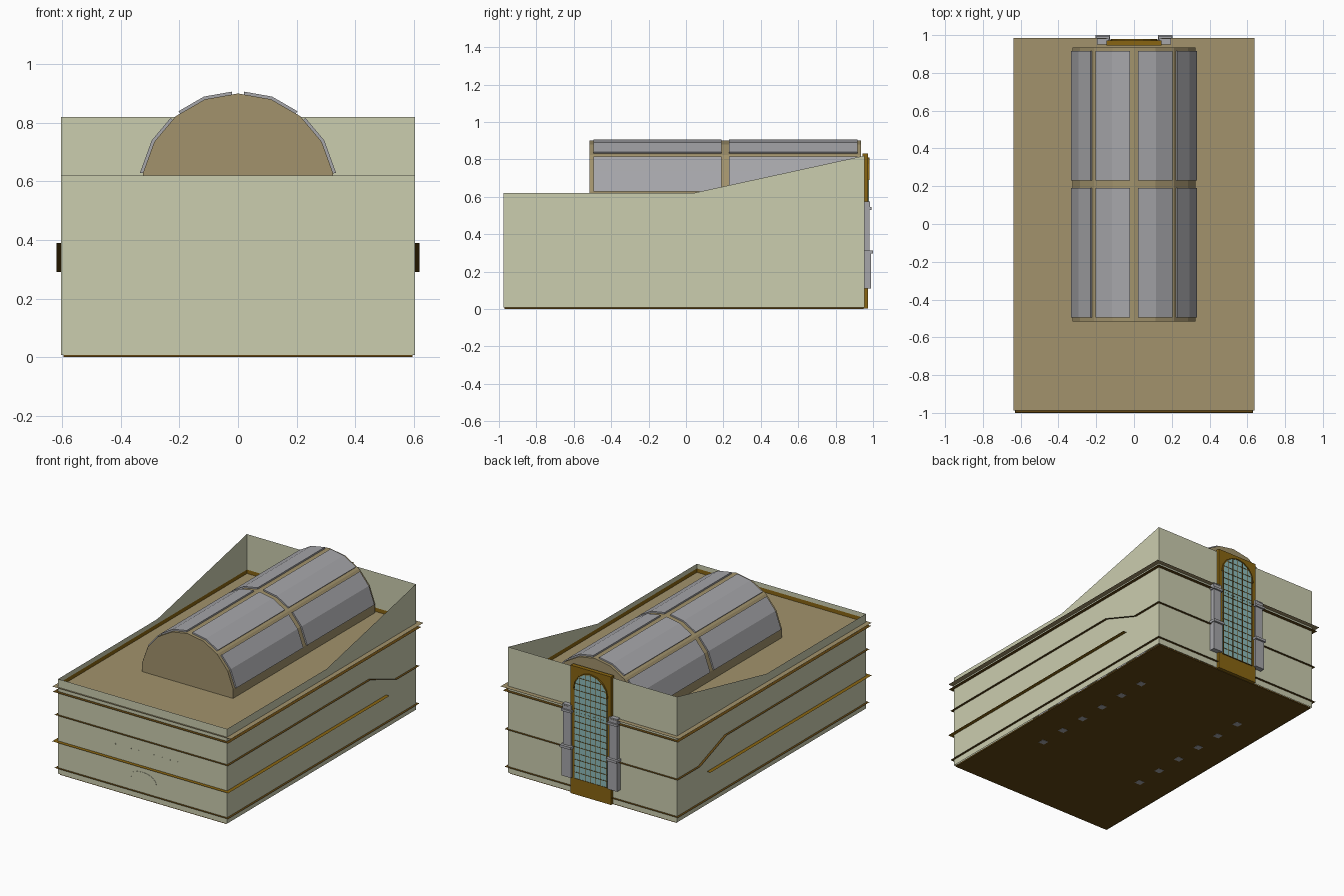
import bpy, math

if "Cube" in bpy.data.objects:
    bpy.data.objects.remove(bpy.data.objects["Cube"])

X, YF, YB = 0.605, -0.975, 0.955      # wall half width, front, back


def mat(name, c):
    m = bpy.data.materials.new(name)
    m.diffuse_color = (*c, 1)
    m.use_nodes = True
    m.node_tree.nodes["Principled BSDF"].inputs["Base Color"].default_value = m.diffuse_color
    return m


WALL = mat("pale_stone", (0.60, 0.61, 0.43))
TAN = mat("tan_roof", (0.36, 0.29, 0.15))
GOLD = mat("ochre_trim", (0.25, 0.13, 0.006))
DARK = mat("dark_trim", (0.12, 0.06, 0.006))
GLASS = mat("blue_glass", (0.27, 0.50, 0.50))
GREY = mat("grey_metal", (0.38, 0.38, 0.40))


def mesh(name, verts, faces, m):
    me = bpy.data.meshes.new(name)
    me.from_pydata(verts, [], faces)
    me.materials.append(m)
    ob = bpy.data.objects.new(name, me)
    bpy.context.collection.objects.link(ob)
    return ob


def box_data(b, verts, faces):
    x0, x1, y0, y1, z0, z1 = b
    n = len(verts)
    verts += [(x, y, z) for z in (z0, z1) for x, y in ((x0, y0), (x1, y0), (x1, y1), (x0, y1))]
    for f in ((3, 2, 1, 0), (4, 5, 6, 7), (0, 1, 5, 4), (1, 2, 6, 5), (2, 3, 7, 6), (3, 0, 4, 7)):
        faces.append(tuple(n + i for i in f))


def boxes(name, blist, m):
    v, f = [], []
    for b in blist:
        box_data(b, v, f)
    return mesh(name, v, f, m)


def prism(name, prof, y0, y1, m):
    """Counter-clockwise (x, z) outline seen from the front, extruded along y."""
    n = len(prof)
    v = [(x, y0, z) for x, z in prof] + [(x, y1, z) for x, z in prof]
    f = [tuple(range(n)), tuple(range(2 * n - 1, n - 1, -1))]
    f += [(i, i + n, (i + 1) % n + n, (i + 1) % n) for i in range(n)]
    return mesh(name, v, f, m)


def ledge(name, path, w, m, closed=True):
    """Flat strip that sticks out of the walls along a path."""
    def out(p):
        x, y, z = p
        if abs(x) == X:
            x += math.copysign(w, x)
        if y == YF:
            y -= w
        elif y == YB:
            y += w
        return x, y, z
    n = len(path)
    f = [(i, i + n, (i + 1) % n + n, (i + 1) % n) for i in range(n if closed else n - 1)]
    return mesh(name, path + [out(p) for p in path], f, m)


def ring(z):
    return [(-X, YF, z), (X, YF, z), (X, YB, z), (-X, YB, z)]


# thin walls, rising towards the back
side = [(YF, 0.008), (YB, 0.008), (YB, 0.82), (0.04, 0.62), (YF, 0.62)]
for s, nm in ((-1, "left_wall"), (1, "right_wall")):
    idx = tuple(range(5)) if s > 0 else tuple(range(4, -1, -1))
    mesh(nm, [(s * X, y, z) for y, z in side], [idx], WALL)
mesh("front_wall", [(-X, YF, 0.008), (X, YF, 0.008), (X, YF, 0.62), (-X, YF, 0.62)], [(0, 1, 2, 3)], WALL)
mesh("back_wall", [(-X, YB, 0.008), (X, YB, 0.008), (X, YB, 0.82), (-X, YB, 0.82)], [(3, 2, 1, 0)], WALL)

# floor slab, with column feet showing underneath
boxes("floor", [(-0.595, 0.595, -0.97, 0.95, 0.001, 0.01)], DARK)
boxes("columns", [(s * 0.38 - 0.021, s * 0.38 + 0.021, y - 0.021, y + 0.021, 0, 0.56)
                  for s in (-1, 1) for y in [0.52 - 0.184 * i for i in range(6)]], GREY)

# roof sheet overhanging the walls, notched round the window
mesh("roof", [(x, y, 0.567) for x, y in ((-0.638, -0.987), (0.638, -0.987), (0.638, 0.985), (0.145, 0.985),
     (0.145, 0.95), (-0.145, 0.95), (-0.145, 0.985), (-0.638, 0.985))], [tuple(range(8))], TAN)

# vertical skirting inside the parapet
e = 0.003
sk = [(x * (1 - e / X), y - math.copysign(e, y), z) for z in (0.567, 0.592) for x, y, _ in ring(0)]
mesh("parapet_skirting", sk, [(i, i + 4, (i + 1) % 4 + 4, (i + 1) % 4) for i in range(4)], GOLD)

# string courses
ledge("base_ledge", ring(0.047), 0.015, DARK)
ledge("upper_ledge", ring(0.54), 0.022, DARK)
right = [(X, YF, 0.39), (X, 0.47, 0.39), (X, 0.74, 0.29), (X, YB, 0.29)]
ledge("stepped_ledge", right + [(-x, y, z) for x, y, z in reversed(right)], 0.015, DARK)
ledge("gold_ledge", [(-X, 0.65, 0.22), (-X, YF, 0.22), (X, YF, 0.22), (X, 0.65, 0.22)], 0.025, GOLD, False)
ob = bpy.data.objects["gold_ledge"]
for v in ob.data.vertices:
    if v.co.y < -0.99:
        v.co.y = -1.0

# barrel vault: eight flat facets
CZ, R = 0.57, 0.33


def arc(a, r):
    mid = math.floor((a - 10) / 20) * 20 + 20
    k = r * math.cos(math.radians(10)) / math.cos(math.radians(a - mid))
    return k * math.cos(math.radians(a)), CZ + k * math.sin(math.radians(a))


prism("vault", [(-0.325, 0.567), (0.325, 0.567)] + [arc(a, R) for a in range(10, 171, 20)], -0.515, 0.935, TAN)
for i, angs in enumerate(((10, 30, 47), (53, 70, 86.5), (93.5, 110, 127), (133, 150, 169.9))):
    for j, (y0, y1) in enumerate(((-0.495, 0.19), (0.23, 0.917))):
        prof = [arc(a, R + 0.01) for a in angs] + [arc(a, R - 0.003) for a in reversed(angs)]
        prism(f"roof_panel_{i}_{j}", prof, y0, y1, GREY)

# tall arched window at the back
boxes("window_surround", [(-0.145, 0.145, 0.945, 0.972, 0.004, 0.832)], GOLD)
W, SPRING, RISE, SILL = 0.117, 0.69, 0.115, 0.11
arch = [(W * math.cos(math.pi * i / 8), SPRING + RISE * math.sin(math.pi * i / 8)) for i in range(9)]
prism("window_glass", [(-W, SILL), (W, SILL)] + arch, 0.965, 0.976, GLASS)
bars, b = [], 0.0015
for i in range(-3, 4):
    x = i * 0.0375
    top = SPRING + RISE * 0.96 * math.sqrt(max(0, 1 - (x / W) ** 2))
    bars.append((x - b, x + b, 0.97, 0.978, SILL, top))
for i in range(17):
    z = SILL + i * 0.041
    w = W if z < SPRING else W * 0.96 * math.sqrt(1 - ((z - SPRING) / RISE) ** 2)
    bars.append((-w, w, 0.97, 0.978, z - b, z + b))
boxes("window_bars", bars, DARK)
rim = [(x * 1.05, SPRING + (z - SPRING) * 1.05) for x, z in arch]
prism("window_arch_rim", rim + arch[::-1], 0.965, 0.98, GOLD)

# flanking pilasters
for s, nm in ((-1, "left_pilaster"), (1, "right_pilaster")):
    c = s * 0.165
    boxes(nm, [(c - w, c + w, 0.95, y, z0, z1) for w, y, z0, z1 in (
        (0.034, 0.988, 0.11, 0.30), (0.039, 1.0, 0.297, 0.313), (0.028, 0.982, 0.31, 0.53),
        (0.036, 0.992, 0.53, 0.545), (0.031, 0.983, 0.545, 0.575))], GREY)

# front door surround and the row of studs above it
d = [(0.10 * math.cos(math.pi * i / 8), 0.12 + 0.06 * math.sin(math.pi * i / 8)) for i in range(9)]
di = [(x * 0.85, 0.12 + (z - 0.12) * 0.8) for x, z in d]
prism("door_surround", [(0.085, 0.01), (0.10, 0.01)] + d + [(-0.10, 0.01), (-0.085, 0.01)] + di[::-1],
      YF - 0.002, YF + 0.002, WALL)
boxes("front_studs", [(x - 0.003, x + 0.003, YF - 0.002, YF, 0.308, 0.314)
                      for x in [-0.25 + 0.0556 * i for i in range(10)]], WALL)
